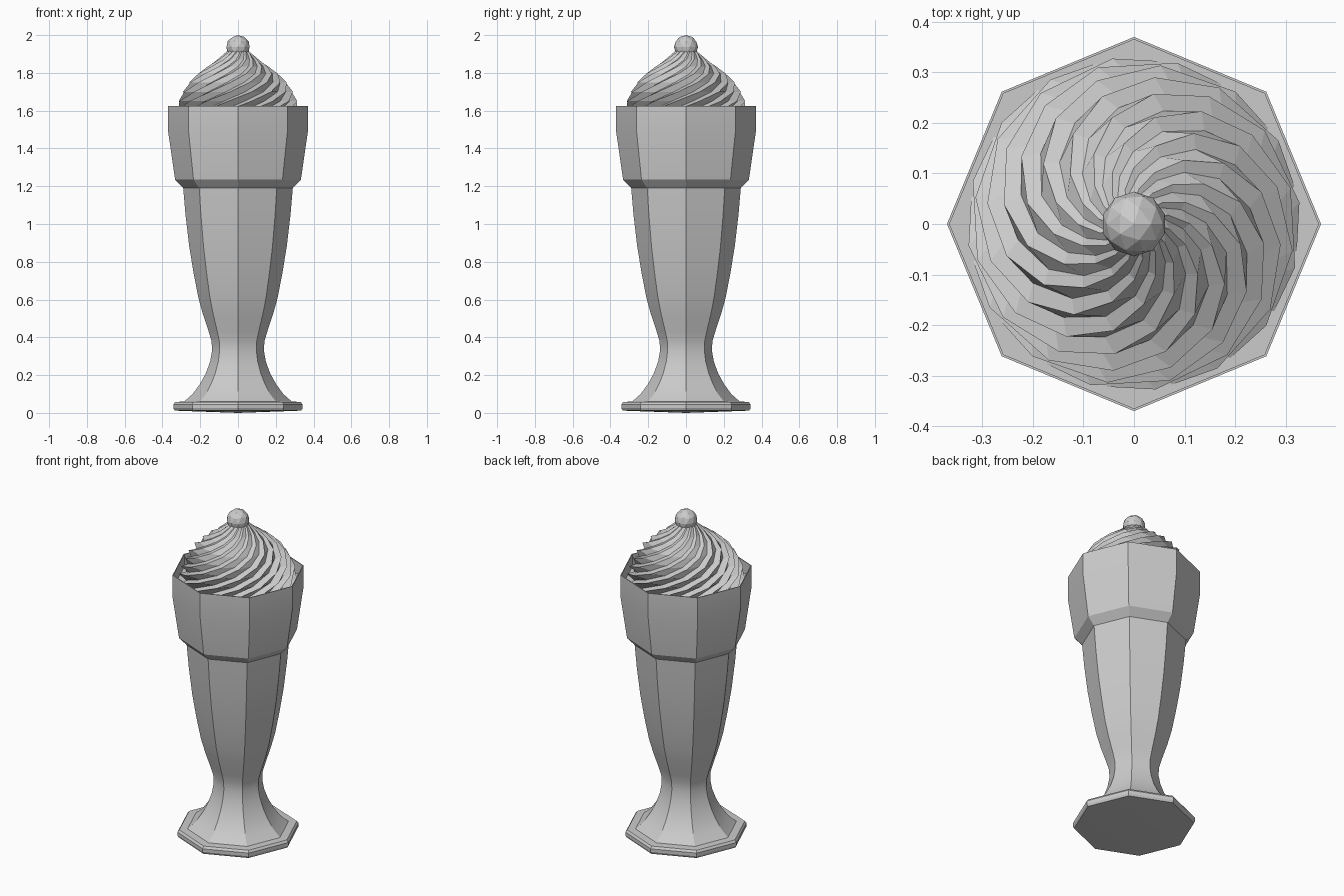
import bpy, bmesh, math

if "Cube" in bpy.data.objects:
    bpy.data.objects.remove(bpy.data.objects["Cube"])

def finish(name, bm, angle=None):
    bmesh.ops.recalc_face_normals(bm, faces=bm.faces)
    me = bpy.data.meshes.new(name)
    bm.to_mesh(me)
    bm.free()
    ob = bpy.data.objects.new(name, me)
    bpy.context.collection.objects.link(ob)
    if angle:
        bpy.ops.object.select_all(action='DESELECT')
        ob.select_set(True)
        bpy.context.view_layer.objects.active = ob
        bpy.ops.object.shade_smooth_by_angle(angle=math.radians(angle))
    return ob

def loft(name, rings, bottom_z, top_z, angle=None):
    """Join rings of points, closing each end with a fan."""
    bm = bmesh.new()
    vs = [[bm.verts.new(p) for p in r] for r in rings]
    n = len(vs[0])
    for a, b in zip(vs, vs[1:]):
        for i in range(n):
            j = (i + 1) % n
            bm.faces.new((a[i], a[j], b[j], b[i]))
    for ring, z in ((vs[0], bottom_z), (vs[-1], top_z)):
        c = bm.verts.new((0, 0, z))
        for i in range(n):
            bm.faces.new((ring[i], ring[(i + 1) % n], c))
    return finish(name, bm, angle)

# octagonal glass: base, stem, bowl, flared rim and recessed fill
profile = [(.335, .012), (.342, .025), (.342, .045), (.332, .058), (.285, .06),
           (.24, .10), (.20, .155), (.17, .21), (.148, .27), (.137, .33),
           (.14, .38), (.155, .43), (.185, .52), (.21, .61), (.235, .74),
           (.258, .88), (.278, 1.05), (.29, 1.19), (.333, 1.235),
           (.37, 1.49), (.37, 1.625), (.365, 1.625), (.365, 1.55)]
rings = [[(r * math.cos(k * math.pi / 4), r * math.sin(k * math.pi / 4), z)
          for k in range(8)] for r, z in profile]
loft("sundae_glass", rings, 0, 1.55, 25)

# whipped cream: fluted cone twisted into a swirl
cream = [(.335, 1.53, -175), (.33, 1.59, -150), (.318, 1.65, -122),
         (.293, 1.70, -98), (.26, 1.75, -76), (.215, 1.795, -56),
         (.16, 1.835, -38), (.11, 1.87, -22), (.07, 1.905, -8), (.04, 1.93, 0)]
N = 16
rings = []
for r, z, twist in cream:
    ring = []
    for k in range(N * 2):
        a = math.radians(twist) + k * math.pi / N + (.09 if k % 2 else 0)
        rr = r * (.89 if k % 2 else 1)
        ring.append((rr * math.cos(a), rr * math.sin(a), z))
    rings.append(ring)
loft("whipped_cream", rings, 1.53, 1.94)

# cherry
bm = bmesh.new()
bmesh.ops.create_icosphere(bm, subdivisions=2, radius=.064)
bmesh.ops.translate(bm, verts=bm.verts, vec=(0, 0, 1.936))
finish("cherry", bm)
